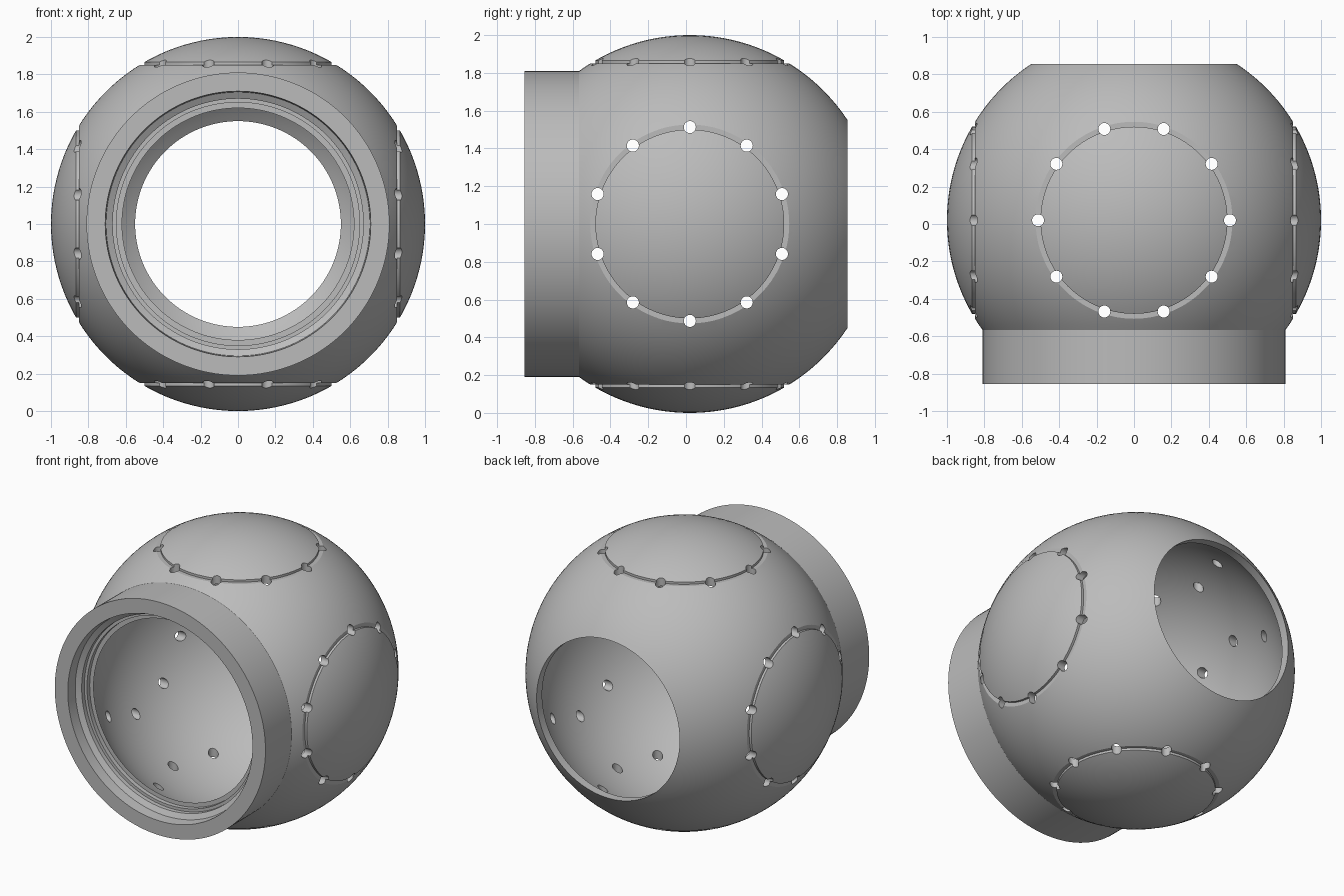
import bpy, bmesh, math
from mathutils import Matrix, Vector

if "Cube" in bpy.data.objects:
    bpy.data.objects.remove(bpy.data.objects["Cube"], do_unlink=True)

CENTRE = Vector((0, 0.02, 1))
SEGMENTS = 128

grey = bpy.data.materials.new("mid grey")
grey.use_nodes = True
grey.diffuse_color = (0.5, 0.5, 0.5, 1)
grey.node_tree.nodes["Principled BSDF"].inputs["Base Color"].default_value = (0.5, 0.5, 0.5, 1)


def make_object(name, bm):
    bmesh.ops.recalc_face_normals(bm, faces=bm.faces)
    mesh = bpy.data.meshes.new(name)
    bm.to_mesh(mesh)
    bm.free()
    mesh.materials.append(grey)
    obj = bpy.data.objects.new(name, mesh)
    bpy.context.collection.objects.link(obj)
    return obj


def lathe(bm, profile, matrix):
    """Revolve a closed (radius, height) loop around local z."""
    rings = []
    for i in range(SEGMENTS):
        a = math.tau * i / SEGMENTS
        rings.append([bm.verts.new(matrix @ Vector((r * math.cos(a), r * math.sin(a), h)))
                      for r, h in profile])
    n = len(profile)
    for i in range(SEGMENTS):
        p, q = rings[i], rings[(i + 1) % SEGMENTS]
        for j in range(n):
            k = (j + 1) % n
            bm.faces.new((p[j], p[k], q[k], q[j]))


def arc(radius, r_start, r_end, steps):
    """Sphere profile from r_start at the back to r_end at the front."""
    a0 = math.asin(r_start / radius)
    a1 = math.pi - math.asin(r_end / radius)
    angles = [a0 + (a1 - a0) * i / steps for i in range(steps + 1)]
    return [(radius * math.sin(a), radius * math.cos(a)) for a in angles]


def cut(obj, cutter):
    mod = obj.modifiers.new(cutter.name, "BOOLEAN")
    mod.operation = "DIFFERENCE"
    mod.solver = "EXACT"
    mod.object = cutter
    bpy.context.view_layer.objects.active = obj
    bpy.ops.object.modifier_apply(modifier=mod.name)
    bpy.data.objects.remove(cutter, do_unlink=True)


# Hollow spherical housing with rear opening and stepped front collar
outer = arc(1, 0.55, 0.81, 48)
collar = [(0.81, -0.875), (0.71, -0.875), (0.705, -0.80), (0.67, -0.78),
          (0.67, -0.75), (0.65, -0.75), (0.65, -0.72), (0.62, -0.72)]
inner = arc(0.95, 0.55, 0.62, 48)[::-1]
bm = bmesh.new()
to_back = Matrix.Translation(CENTRE) @ Matrix.Rotation(-math.pi / 2, 4, "X")
lathe(bm, outer + collar + inner, to_back)
housing = make_object("spherical_housing", bm)

# Circular grooves around the top, bottom and side caps
bm = bmesh.new()
for i in range(4):
    turn = Matrix.Translation(CENTRE) @ Matrix.Rotation(i * math.pi / 2, 4, "Y")
    lathe(bm, [(0.5, 0.85), (0.56, 0.85), (0.56, 0.95), (0.5, 0.95)], turn)
cut(housing, make_object("groove_cutter", bm))

# Ten bolt holes in each groove, drilled right through
bm = bmesh.new()
for side in range(4):
    turn = Matrix.Translation(CENTRE) @ Matrix.Rotation(side * math.pi / 2, 4, "Y")
    for i in range(10):
        a = math.tau * i / 10
        place = Matrix.Translation((0.513 * math.cos(a), 0.513 * math.sin(a), 0.85))
        bmesh.ops.create_cone(bm, cap_ends=True, segments=24, radius1=0.032,
                              radius2=0.032, depth=0.3, matrix=turn @ place)
cut(housing, make_object("bolt_hole_cutter", bm))

bpy.ops.object.select_all(action="DESELECT")
housing.select_set(True)
bpy.context.view_layer.objects.active = housing
bpy.ops.object.shade_smooth_by_angle(angle=math.radians(25))
